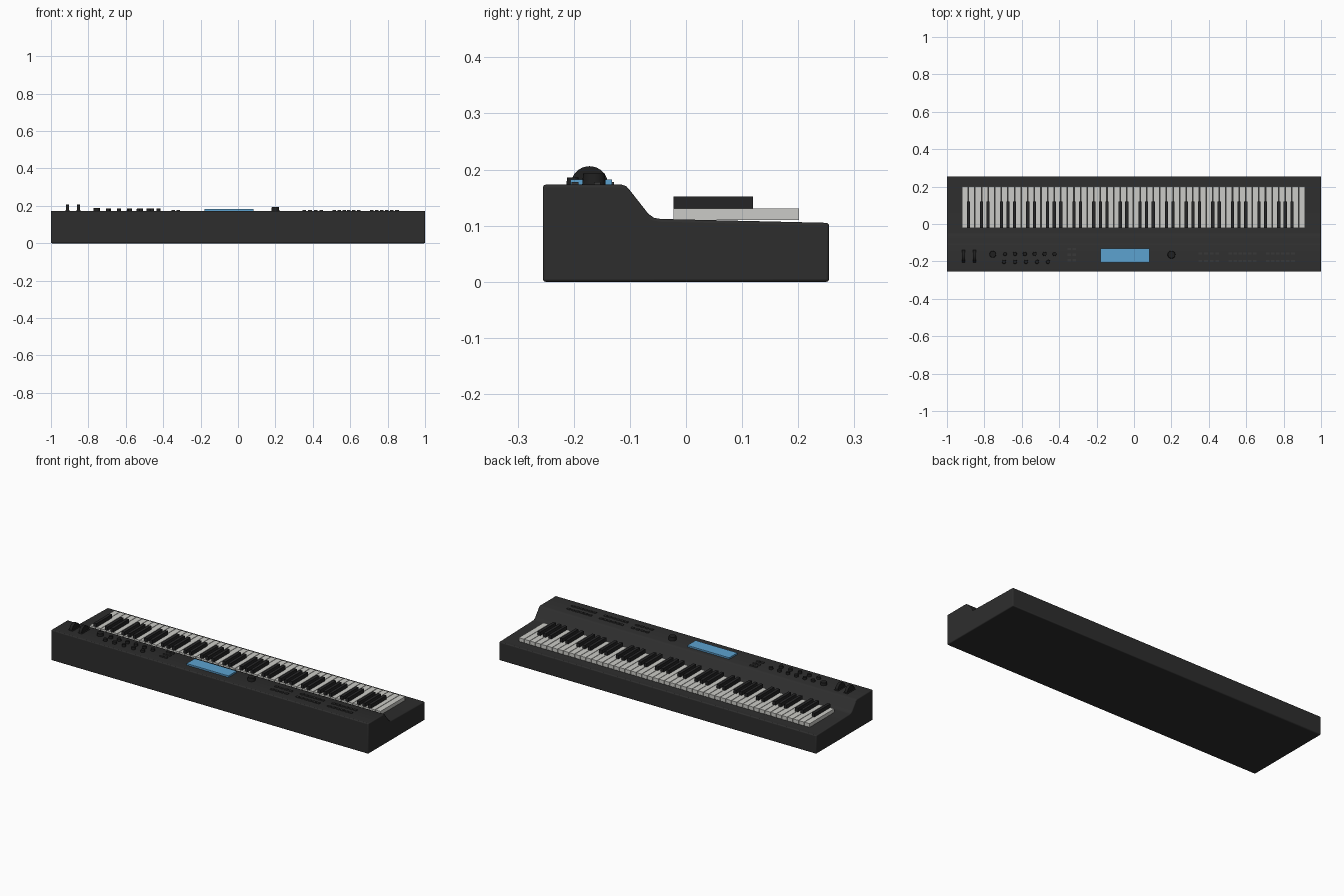
import bpy, bmesh, math
from mathutils import Matrix, Vector

if "Cube" in bpy.data.objects:
    bpy.data.objects.remove(bpy.data.objects["Cube"])


def material(name, *rgb):
    m = bpy.data.materials.new(name)
    m.use_nodes = True
    m.diffuse_color = (*rgb, 1)
    m.node_tree.nodes["Principled BSDF"].inputs["Base Color"].default_value = (*rgb, 1)
    return m


CASE = material("charcoal case", 0.027, 0.027, 0.027)
IVORY = material("ivory key", 0.60, 0.60, 0.57)
EBONY = material("ebony key", 0.018, 0.018, 0.019)
KNOB = material("black control", 0.014, 0.014, 0.014)
BUTTON = material("grey button", 0.04, 0.04, 0.04)
BLUE = material("blue screen", 0.107, 0.36, 0.63)

PANEL = 0.173  # height of the control panel


def finish(name, bm, mat, smooth=False, bevel=0):
    bmesh.ops.recalc_face_normals(bm, faces=bm.faces)
    mesh = bpy.data.meshes.new(name)
    bm.to_mesh(mesh)
    bm.free()
    mesh.materials.append(mat)
    ob = bpy.data.objects.new(name, mesh)
    bpy.context.collection.objects.link(ob)
    if bevel:
        mod = ob.modifiers.new("rounded edges", "BEVEL")
        mod.width, mod.segments, mod.limit_method = bevel, 3, "ANGLE"
        mod.angle_limit = math.radians(50)
    if smooth:
        bpy.ops.object.select_all(action="DESELECT")
        ob.select_set(True)
        bpy.context.view_layer.objects.active = ob
        bpy.ops.object.shade_smooth_by_angle(angle=math.radians(35))
    return ob


def add_box(bm, x, y0, y1, z0, z1, width):
    size = Matrix.Diagonal((width, y1 - y0, z1 - z0, 1))
    place = Matrix.Translation((x, (y0 + y1) / 2, (z0 + z1) / 2))
    bmesh.ops.create_cube(bm, size=1, matrix=place @ size)


def add_cylinder(bm, centre, r1, r2, depth, turn=Matrix(), sides=20):
    bmesh.ops.create_cone(bm, cap_ends=True, segments=sides, radius1=r1, radius2=r2,
                          depth=depth, matrix=Matrix.Translation(centre) @ turn)


def add_knob(bm, x, y, r, h):
    add_cylinder(bm, (x, y, PANEL + h / 2), r, r * 0.92, h)


# Case: side profile swept across the full width
profile = [(-0.255, 0), (0.255, 0), (0.255, 0.105), (-0.045, 0.112), (-0.057, 0.114),
           (-0.067, 0.121), (-0.100, 0.163), (-0.106, 0.170), (-0.114, PANEL), (-0.255, PANEL)]
bm = bmesh.new()
side = bm.faces.new([bm.verts.new((-1, y, z)) for y, z in profile])
sweep = bmesh.ops.extrude_face_region(bm, geom=[side])
bmesh.ops.translate(bm, vec=Vector((2, 0, 0)),
                    verts=[v for v in sweep["geom"] if isinstance(v, bmesh.types.BMVert)])
finish("case", bm, CASE, smooth=True, bevel=0.005)

# Keys: 52 white ones, with black ones in groups of two and three
COUNT, LEFT, RIGHT = 52, -0.921, 0.915
pitch = (RIGHT - LEFT) / COUNT
white, black = bmesh.new(), bmesh.new()
for i in range(COUNT):
    add_box(white, LEFT + (i + 0.5) * pitch, -0.022, 0.201, 0.110, 0.131, pitch - 0.003)
    if i and (i % 7) in (1, 3, 4, 6, 0):
        add_box(black, LEFT + i * pitch, -0.022, 0.119, 0.131, 0.152, 0.017)
    elif i and i % 7 == 1:
        continue
finish("white_keys", white, IVORY)
finish("black_keys", black, EBONY)

# Pitch and modulation wheels in shallow slots
wheels, slots = bmesh.new(), bmesh.new()
for x in (-0.911, -0.852):
    add_box(slots, x, -0.206, -0.135, PANEL - 0.002, PANEL + 0.003, 0.026)
    add_cylinder(wheels, (x, -0.172, PANEL), 0.033, 0.033, 0.017,
                 Matrix.Rotation(math.pi / 2, 4, "Y"), 32)
finish("wheel_slots", slots, CASE)
finish("wheels", wheels, KNOB, smooth=True)

# Knobs: two large ones and two rows of small ones
large, small = bmesh.new(), bmesh.new()
add_knob(large, -0.755, -0.162, 0.018, 0.015)
add_knob(large, 0.200, -0.164, 0.021, 0.020)
for i in range(6):
    add_knob(small, -0.690 + i * 0.053, -0.160, 0.011, 0.013)
for i in range(5):
    add_knob(small, -0.695 + i * 0.059, -0.202, 0.011, 0.013)
finish("large_knobs", large, KNOB, smooth=True)
finish("small_knobs", small, KNOB, smooth=True)

# Buttons: each block has a first x, a column count, a step and its rows
bm = bmesh.new()
for x, columns, step, rows in ((-0.345, 2, 0.026, (-0.134, -0.164, -0.194)),
                               (0.355, 4, 0.030, (-0.158, -0.198)),
                               (0.515, 6, 0.026, (-0.158, -0.198)),
                               (0.715, 6, 0.027, (-0.158, -0.198))):
    for i in range(columns):
        for y in rows:
            add_box(bm, x + i * step, y - 0.006, y + 0.006, PANEL - 0.002, PANEL + 0.005, 0.019)
finish("buttons", bm, BUTTON)

# Screen
bm = bmesh.new()
add_box(bm, -0.048, -0.206, -0.132, PANEL - 0.002, PANEL + 0.009, 0.264)
finish("screen", bm, BLUE)
